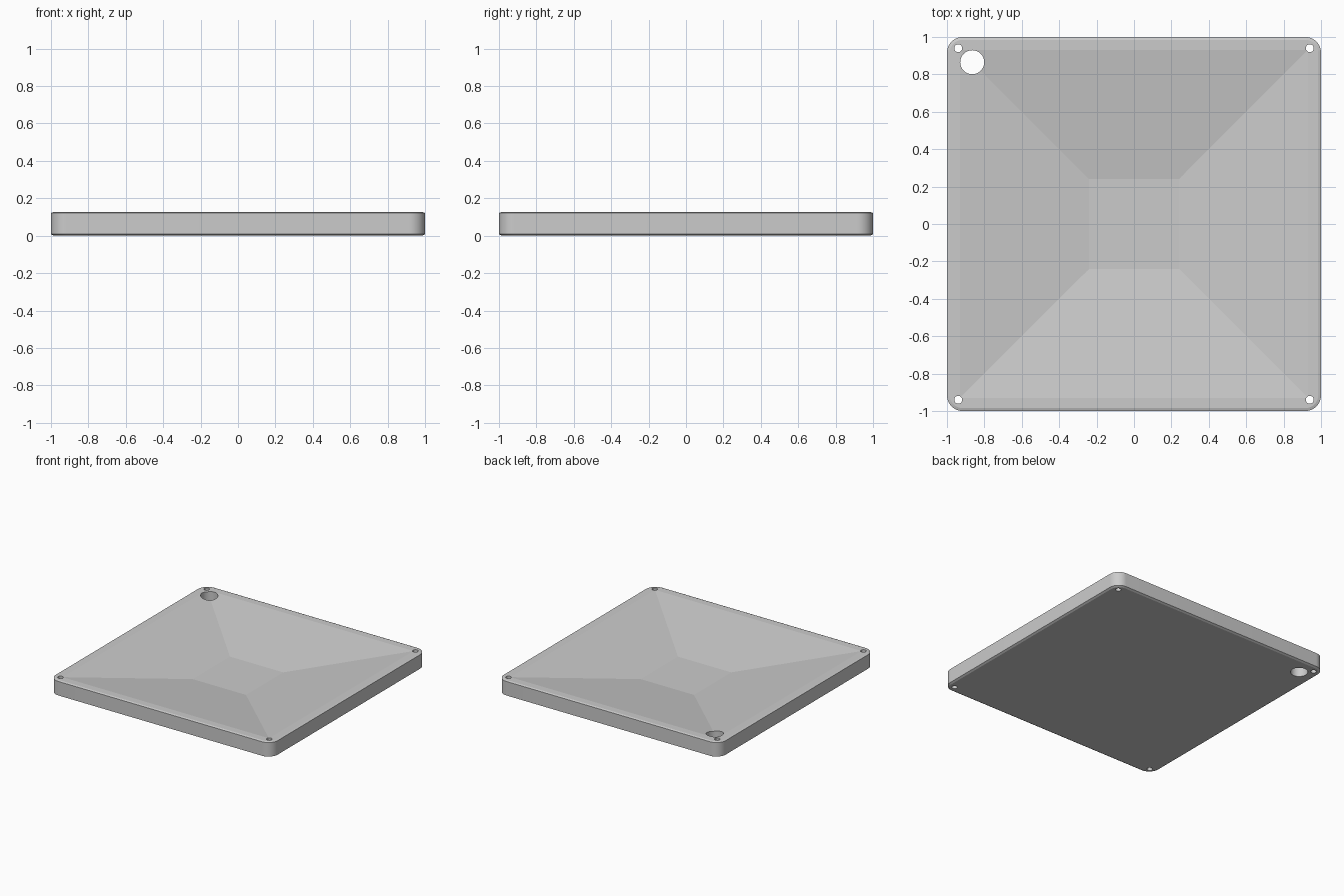
import bpy, bmesh, math

TOP = 0.127

cube = bpy.data.objects.get("Cube")
if cube:
    bpy.data.objects.remove(cube, do_unlink=True)

grey = bpy.data.materials.new("plain grey")
grey.use_nodes = True
colour = (0.6, 0.6, 0.6, 1)
grey.diffuse_color = colour
grey.node_tree.nodes["Principled BSDF"].inputs["Base Color"].default_value = colour


def rounded_square(half, radius, steps=16):
    """Outline of a square with rounded corners."""
    c = half - radius
    points = []
    for quarter, (sx, sy) in enumerate(((1, 1), (-1, 1), (-1, -1), (1, -1))):
        for i in range(steps + 1):
            a = math.pi / 2 * (quarter + i / steps)
            points.append((sx * c + radius * math.cos(a), sy * c + radius * math.sin(a)))
    return points


def square(half):
    return [(half, half), (-half, half), (-half, -half), (half, -half)]


def circle(x, y, radius, sides=64):
    turn = 2 * math.pi / sides
    return [(x + radius * math.cos(i * turn), y + radius * math.sin(i * turn)) for i in range(sides)]


def loft(name, sections):
    """Closed solid through outlines of equal point count, from bottom to top."""
    bm = bmesh.new()
    rings = [[bm.verts.new((x, y, z)) for x, y in outline] for outline, z in sections]
    for low, high in zip(rings, rings[1:]):
        for i in range(len(low)):
            j = (i + 1) % len(low)
            bm.faces.new((low[i], low[j], high[j], high[i]))
    bm.faces.new(rings[0][::-1])
    bm.faces.new(rings[-1])
    mesh = bpy.data.meshes.new(name)
    bm.to_mesh(mesh)
    bm.free()
    mesh.materials.append(grey)
    obj = bpy.data.objects.new(name, mesh)
    bpy.context.collection.objects.link(obj)
    return obj


# Tray slab with eased top and bottom edges
tray = loft("tray", [
    (rounded_square(0.985, 0.07), 0),
    (rounded_square(1.0, 0.085), 0.008),
    (rounded_square(1.0, 0.085), TOP - 0.005),
    (rounded_square(0.985, 0.07), TOP),
])

# Sloped basin: its walls run on above the rim for a clean cut
rim, floor, depth, over = 0.93, 0.24, 0.095, 0.02
cutters = [loft("basin_cutter", [
    (square(floor), TOP - depth),
    (square(rim + over * (rim - floor) / depth), TOP + over),
])]

# Screw holes in the corners and one larger drain hole
holes = [(sx * 0.94, sy * 0.94, 0.021) for sx in (-1, 1) for sy in (-1, 1)]
holes.append((-0.865, 0.865, 0.064))
for x, y, r in holes:
    outline = circle(x, y, r)
    cutters.append(loft("hole_cutter", [(outline, -0.1), (outline, 0.3)]))

bpy.context.view_layer.objects.active = tray
for cutter in cutters:
    cutter.hide_render = True
    cut = tray.modifiers.new("cut", "BOOLEAN")
    cut.operation = "DIFFERENCE"
    cut.solver = "EXACT"
    cut.object = cutter
    bpy.ops.object.modifier_apply(modifier=cut.name)
    bpy.data.objects.remove(cutter, do_unlink=True)

# Smooth round walls, crisp basin creases
bpy.ops.object.select_all(action="DESELECT")
tray.select_set(True)
bpy.ops.object.shade_smooth_by_angle(angle=math.radians(7))
